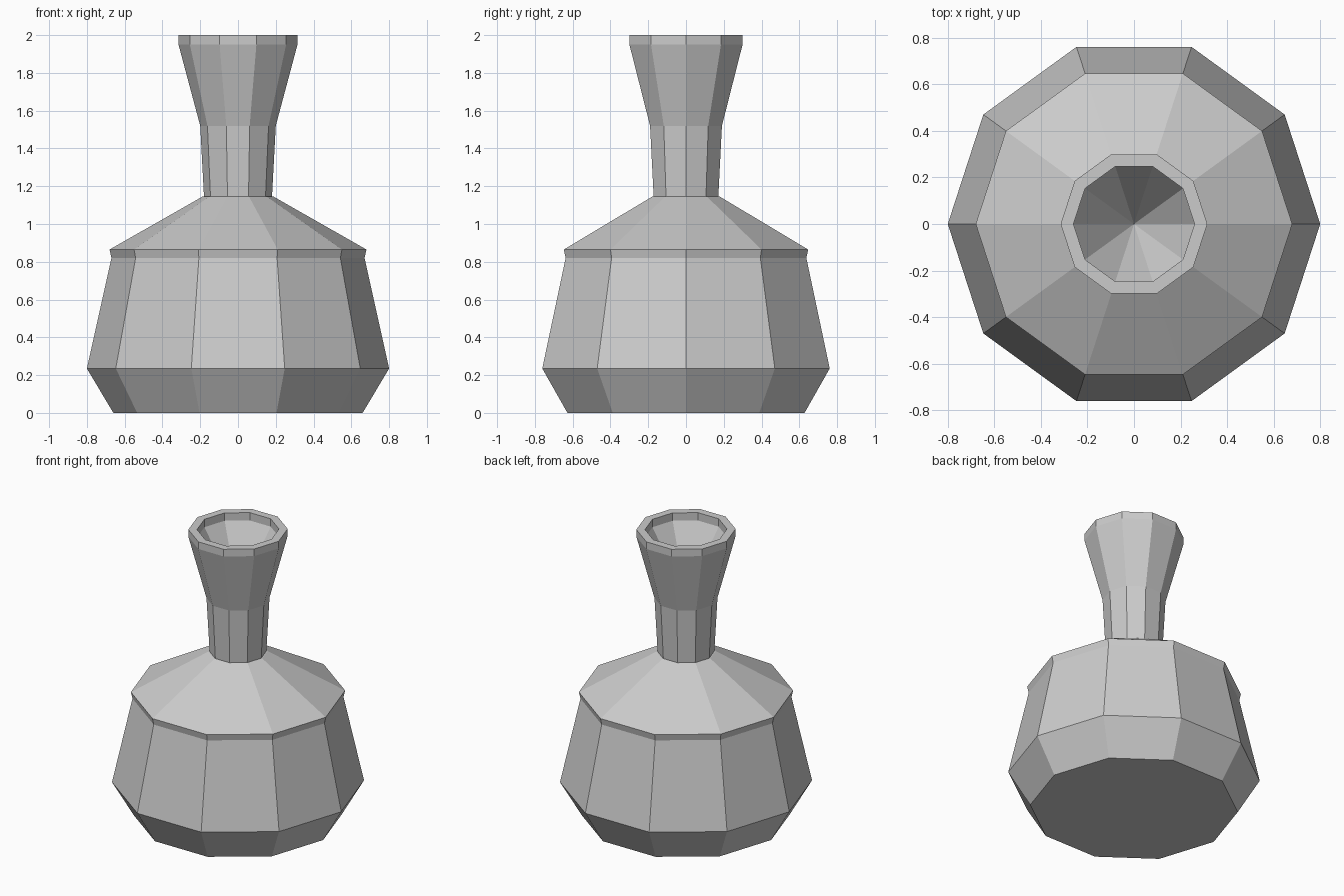
import bpy, bmesh
from math import cos, sin, pi

if "Cube" in bpy.data.objects:
    bpy.data.objects.remove(bpy.data.objects["Cube"])

SIDES = 10


def lathe(name, profile):
    """Revolve (radius, z) points into a flat-faced decagonal solid; radius 0 makes a tip."""
    bm = bmesh.new()
    rings = []
    for r, z in profile:
        if r == 0:
            rings.append([bm.verts.new((0, 0, z))] * SIDES)
        else:
            rings.append([bm.verts.new((r * cos(2 * pi * i / SIDES),
                                        r * sin(2 * pi * i / SIDES), z))
                          for i in range(SIDES)])
    for a, b in zip(rings, rings[1:]):
        for i in range(SIDES):
            j = (i + 1) % SIDES
            bm.faces.new(dict.fromkeys((a[i], a[j], b[j], b[i])))
    # flat base
    bm.faces.new(reversed(rings[0]))
    bmesh.ops.recalc_face_normals(bm, faces=bm.faces)
    mesh = bpy.data.meshes.new(name)
    bm.to_mesh(mesh)
    bm.free()
    obj = bpy.data.objects.new(name, mesh)
    bpy.context.collection.objects.link(obj)
    return obj


lathe("flask", [
    (0.66, 0.0), (0.80, 0.235),      # base flare
    (0.67, 0.82), (0.68, 0.865),     # body and shoulder lip
    (0.188, 1.145), (0.18, 1.145),   # shoulder and small ledge
    (0.20, 1.52), (0.315, 1.95),     # neck and flared mouth
    (0.315, 2.0), (0.26, 2.0),       # rim
    (0.26, 1.945), (0, 1.52),        # hollow inside the mouth
])
